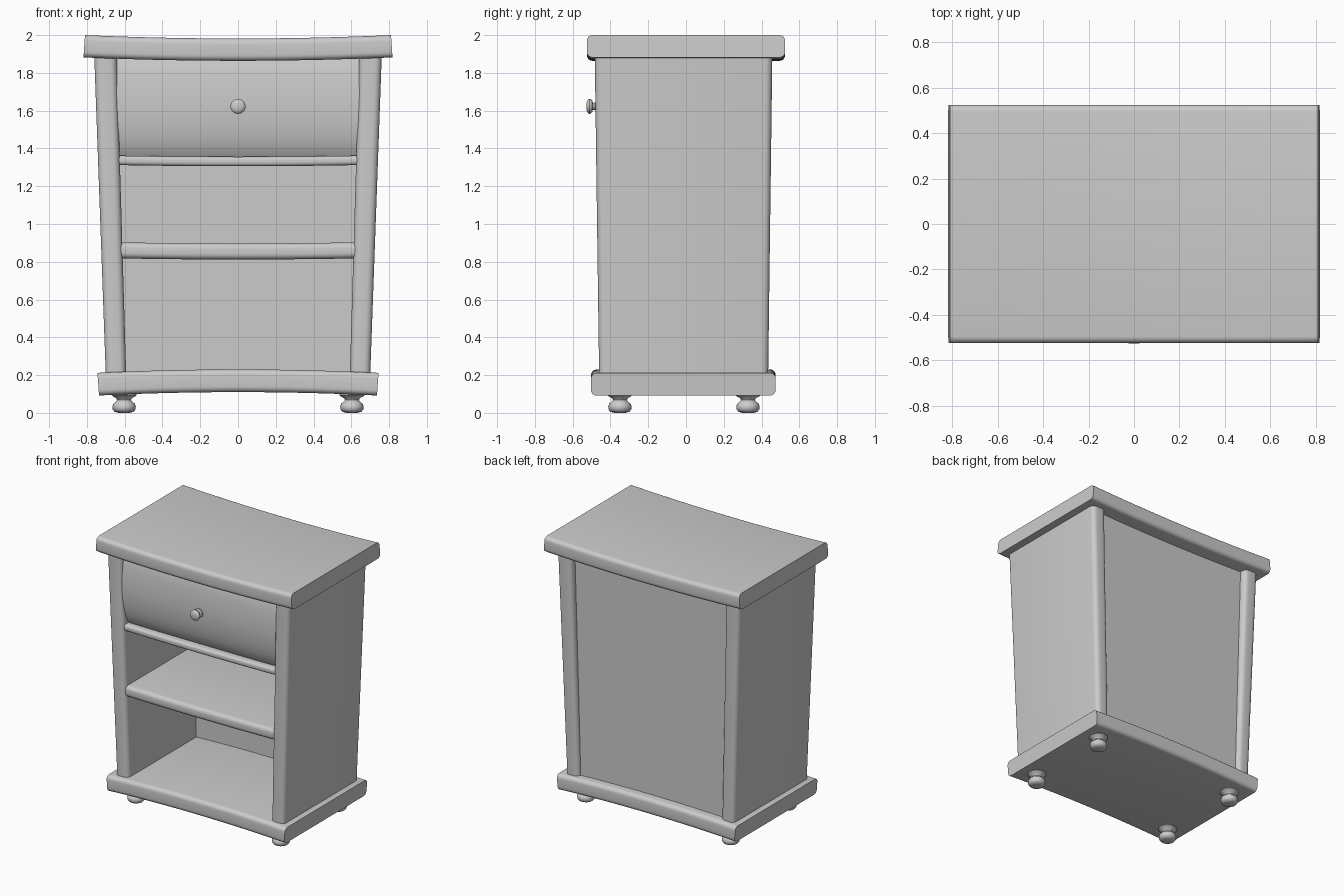
import bpy, bmesh
from math import sin, cos, pi
from mathutils import Vector

if "Cube" in bpy.data.objects:
    bpy.data.objects.remove(bpy.data.objects["Cube"])


def finish(name, bm, angle=40):
    bmesh.ops.recalc_face_normals(bm, faces=bm.faces[:])
    me = bpy.data.meshes.new(name)
    bm.to_mesh(me)
    bm.free()
    ob = bpy.data.objects.new(name, me)
    bpy.context.collection.objects.link(ob)
    bpy.ops.object.select_all(action='DESELECT')
    ob.select_set(True)
    bpy.context.view_layer.objects.active = ob
    bpy.ops.object.shade_smooth_by_angle(angle=angle * pi / 180)
    return ob


def loft(name, rings):
    """Skin a list of equal-length closed rings and cap both ends."""
    bm = bmesh.new()
    vr = [[bm.verts.new(p) for p in r] for r in rings]
    n = len(vr[0])
    for a, b in zip(vr, vr[1:]):
        for i in range(n):
            j = (i + 1) % n
            bm.faces.new((a[i], a[j], b[j], b[i]))
    bm.faces.new(vr[0])
    bm.faces.new(vr[-1])
    return finish(name, bm)


def round_rect(u0, u1, v0, v1, r, n=5):
    """Rounded rectangle outline in 2D."""
    pts = []
    corners = ((u1 - r, v1 - r), (u0 + r, v1 - r), (u0 + r, v0 + r), (u1 - r, v0 + r))
    for k, (cu, cv) in enumerate(corners):
        for i in range(n + 1):
            a = (k + i / n) * pi / 2
            pts.append((cu + r * cos(a), cv + r * sin(a)))
    return pts


def bent_slab(name, half, profile, bend, steps=16):
    """Sweep a y-z profile along x, bending it by a parabola (bend = rise at middle)."""
    zm = sum(z for _, z in profile) / len(profile)
    rings = []
    for i in range(steps + 1):
        x = half * (2 * i / steps - 1)
        dz = bend * (1 - (x / half) ** 2)
        slope = -2 * bend * x / half ** 2
        rings.append([(x - 1.5 * (z - zm) * slope, y, z + dz) for y, z in profile])
    return loft(name, rings)


def lathe(name, profile, loc, axis='Z', seg=24):
    """Turn a (radius, height) profile about z, or about -y for the knob."""
    rings = []
    for r, h in profile:
        ring = []
        for i in range(seg):
            a = 2 * pi * i / seg
            p = (r * cos(a), r * sin(a), h) if axis == 'Z' else (r * cos(a), -h, r * sin(a))
            ring.append(Vector(p) + Vector(loc))
        rings.append(ring)
    return loft(name, rings)


# Sagging top board and arched base board
bent_slab("top_board", 0.814, round_rect(-0.525, 0.525, 1.882, 2.0, 0.03), -0.018)
bent_slab("base_board", 0.74, round_rect(-0.503, 0.475, 0.092, 0.212, 0.03), 0.018)

# Tapered side panels with rounded edges
for s, label in ((-1, "left"), (1, "right")):
    rings = []
    for t in (0, 0.25, 0.5, 0.75, 1):
        xi, xo = 0.592 + 0.05 * t, 0.70 + 0.061 * t
        yf, yb = -0.46 - 0.023 * t, 0.435 + 0.022 * t
        rings.append([(s * x, y, 0.2 + 1.69 * t)
                      for x, y in round_rect(xi, xo, yf, yb, 0.035)])
    loft(label + "_side_panel", rings)

# Back panel, tapered to follow the sides
loft("back_panel", [[(-w, 0.35, z), (w, 0.35, z), (w, 0.405, z), (-w, 0.405, z)]
                    for w, z in ((0.61, 0.2), (0.66, 1.885))])

# Shelves with rounded front edges
bent_slab("middle_shelf", 0.625, round_rect(-0.455, 0.37, 0.818, 0.903, 0.03), -0.006)
bent_slab("drawer_shelf", 0.635, round_rect(-0.455, 0.37, 1.312, 1.362, 0.02), -0.006)

# Drawer with a bulging front
front = [(-0.405, 1.358), (-0.425, 1.39), (-0.443, 1.44), (-0.456, 1.5), (-0.464, 1.57),
         (-0.467, 1.64), (-0.464, 1.71), (-0.458, 1.78), (-0.45, 1.83), (-0.438, 1.875)]
drawer = [(0.33, 1.358)] + front + [(0.33, 1.875)]
loft("drawer", [[(s * (0.63 + 0.02 * (z - 1.36) / 0.52), y, z) for y, z in drawer]
                for s in (-1, 1)])

# Drawer knob
knob = [(0.034, -0.01), (0.034, 0.012), (0.02, 0.018), (0.018, 0.03), (0.03, 0.033),
        (0.038, 0.04), (0.04, 0.048), (0.036, 0.056), (0.024, 0.062), (0.01, 0.064)]
lathe("drawer_knob", knob, (0, -0.463, 1.623), axis='Y')

# Turned feet
foot = [(0.03, 0.0), (0.05, 0.006), (0.06, 0.018), (0.062, 0.034), (0.056, 0.05), (0.042, 0.06),
        (0.037, 0.068), (0.042, 0.078), (0.06, 0.088), (0.066, 0.094), (0.066, 0.115)]
for sx, lx in ((-1, "left"), (1, "right")):
    for y, ly in ((-0.35, "front"), (0.328, "back")):
        lathe(f"{ly}_{lx}_foot", foot, (sx * 0.603, y, 0))
